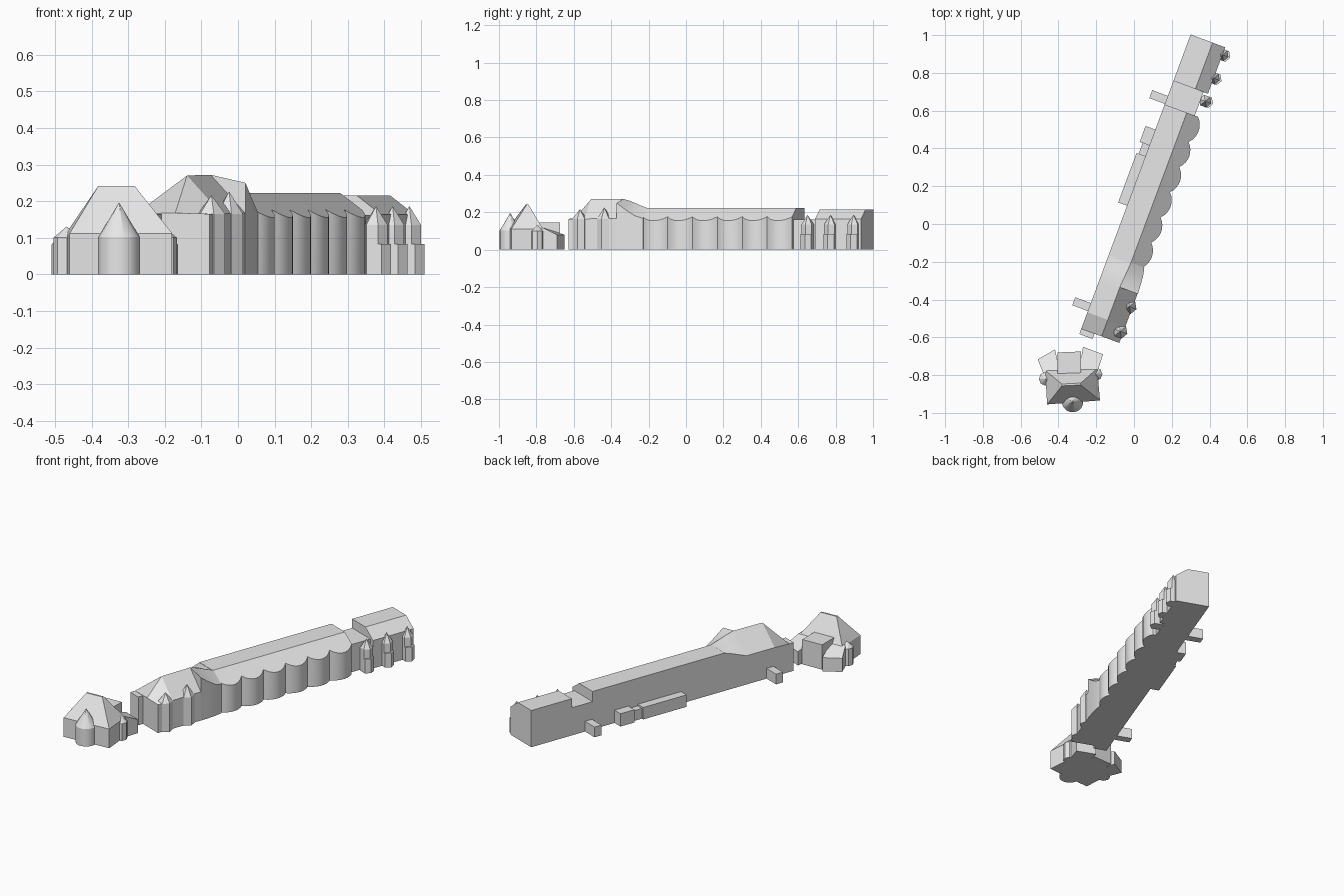
import bpy, bmesh, math
from mathutils import Vector

cube = bpy.data.objects.get("Cube")
if cube:
    bpy.data.objects.remove(cube, do_unlink=True)

mat = bpy.data.materials.new("plain_grey")
mat.use_nodes = True
GREY = (0.8, 0.8, 0.8, 1)
mat.diffuse_color = GREY
mat.node_tree.nodes["Principled BSDF"].inputs["Base Color"].default_value = GREY

# Terrace frame: u runs along the row, v runs towards its bowed front
ORIGIN = Vector((-0.288, -0.578, 0))
ANGLE = math.radians(69.6)
U = Vector((math.cos(ANGLE), math.sin(ANGLE), 0))
V = Vector((math.sin(ANGLE), -math.cos(ANGLE), 0))


def place(u, v, z):
    return ORIGIN + U * u + V * v + Vector((0, 0, z))


def loft(name, rings, smooth=False):
    """Join rings of equal length with side faces and cap both ends."""
    bm = bmesh.new()
    loops = [[bm.verts.new(p) for p in ring] for ring in rings]
    n = len(loops[0])
    for a, b in zip(loops, loops[1:]):
        for i in range(n):
            j = (i + 1) % n
            bm.faces.new((a[i], a[j], b[j], b[i]))
    bm.faces.new(loops[0])
    bm.faces.new(loops[-1])
    bmesh.ops.remove_doubles(bm, verts=bm.verts, dist=0.0005)
    bmesh.ops.recalc_face_normals(bm, faces=bm.faces)
    mesh = bpy.data.meshes.new(name)
    bm.to_mesh(mesh)
    bm.free()
    mesh.materials.append(mat)
    obj = bpy.data.objects.new(name, mesh)
    bpy.context.collection.objects.link(obj)
    if smooth:
        bpy.ops.object.select_all(action='DESELECT')
        obj.select_set(True)
        bpy.context.view_layer.objects.active = obj
        bpy.ops.object.shade_smooth_by_angle(angle=math.radians(25))
    return obj


def row(name, sections, smooth=False):
    """Sections along u: (u, back eave z, ridge v, ridge z, front v, front eave z)."""
    rings = []
    for u, zb, vr, zr, vf, zf in sections:
        prof = [(0, 0), (0, zb), (vr, zr), (vf, zf), (vf, 0)]
        rings.append([place(u, v, z) for v, z in prof])
    return loft(name, rings, smooth)


def box(name, u0, u1, v0, v1, h):
    plan = [(u0, v0), (u1, v0), (u1, v1), (u0, v1)]
    loft(name, [[place(u, v, z) for u, v in plan] for z in (0, h)])


def turret(name, centre, r, eave, peak, n=8, smooth=False):
    """Round or faceted bay with an optional pointed roof."""
    levels = [(0, r), (eave, r)]
    if peak > eave:
        levels.append((peak, 0.001))
    c = Vector((centre[0], centre[1], 0))
    rings = [[c + Vector((s * math.cos(ANGLE + math.tau * (i + .5) / n),
                          s * math.sin(ANGLE + math.tau * (i + .5) / n), z))
              for i in range(n)] for z, s in levels]
    loft(name, rings, smooth)


# Tall house at the near end, with a hipped gable roof
row("end_house", [(0.025, 0.165, 0.115, 0.168, 0.215, 0.165),
                  (0.118, 0.168, 0.115, 0.27, 0.215, 0.165),
                  (0.302, 0.168, 0.115, 0.272, 0.215, 0.168)])
box("end_house_corner", -0.005, 0.03, 0.0, 0.075, 0.165)
for i, (u, peak) in enumerate(((0.085, 0.215), (0.224, 0.225))):
    turret(f"end_house_bay_{i + 1}", place(u, 0.198, 0), 0.04, 0.165, peak, 6)

# Raised roof easing down into the long row
row("roof_transition", [(0.302, 0.17, 0.115, 0.272, 0.217, 0.25),
                        (0.35, 0.188, 0.118, 0.258, 0.214, 0.215),
                        (0.40, 0.208, 0.122, 0.238, 0.21, 0.183),
                        (0.445, 0.222, 0.125, 0.222, 0.2, 0.168)], True)

# Long row: the front wall swells into shallow bows that scallop the eaves
BAYS, STEPS, START, END = 6, 8, 0.44, 1.292
sections = []
for i in range(BAYS * STEPS + 1):
    bow = math.sin(math.pi * (i % STEPS) / STEPS) ** 0.75 if i % STEPS else 0
    vf = 0.188 + 0.03 * bow
    u = START + (END - START) * i / (BAYS * STEPS)
    sections.append((u, 0.222, 0.125, 0.222, vf, 0.222 - 0.72 * (vf - 0.125)))
row("bowed_row", sections, True)

# Low link and far house
box("low_link", 1.285, 1.43, 0.0, 0.17, 0.162)
row("far_house", [(1.425, 0.215, 0.124, 0.215, 0.195, 0.163),
                  (1.687, 0.215, 0.124, 0.215, 0.195, 0.163)])
for i, u in enumerate((1.383, 1.513, 1.645)):
    turret(f"far_bay_{i + 1}", place(u, 0.195, 0), 0.034, 0.135, 0.185, 6)
    turret(f"far_bay_base_{i + 1}", place(u, 0.205, 0), 0.034, 0.083, 0, 6)

# Back porches and lean-to
box("back_porch_near", 0.125, 0.17, -0.088, 0.01, 0.06)
box("back_porch_far", 1.295, 1.34, -0.088, 0.01, 0.06)
box("lean_to_long", 0.72, 1.0, -0.05, 0.01, 0.07)
box("lean_to_link", 1.0, 1.06, -0.038, 0.01, 0.06)
box("lean_to_end", 1.06, 1.15, -0.055, 0.01, 0.075)

# Detached lodge: walls rising into a steep hipped roof
plan = [(-0.46, -0.955), (-0.18, -0.934), (-0.195, -0.765), (-0.47, -0.775)]
ridge = [(-0.382, -0.857), (-0.282, -0.852), (-0.282, -0.842), (-0.382, -0.847)]
loft("lodge_house", [[Vector((x, y, 0)) for x, y in plan],
                     [Vector((x, y, 0.112)) for x, y in plan],
                     [Vector((x, y, 0.241)) for x, y in ridge]])
turret("lodge_front_turret", (-0.325, -0.94), 0.057, 0.102, 0.195, 16, True)
for side, x, y in (("right", -0.468, -0.82), ("left", -0.203, -0.795)):
    turret(f"lodge_{side}_bay", (x, y), 0.036, 0.1, 0.13, 8)


def wing(name, plan, tops):
    loft(name, [[Vector((x, y, 0)) for x, y in plan],
                [Vector((x, y, z)) for (x, y), z in zip(plan, tops)]])


# Lodge rear room and angled wings with roofs falling away to the back
wing("lodge_rear_room", [(-0.405, -0.82), (-0.28, -0.82), (-0.28, -0.675),
                         (-0.405, -0.68)], [0.145] * 4)
wing("lodge_right_wing", [(-0.48, -0.79), (-0.39, -0.79), (-0.418, -0.664),
                          (-0.51, -0.717)], [0.12, 0.12, 0.08, 0.08])
wing("lodge_left_wing", [(-0.29, -0.77), (-0.19, -0.77), (-0.164, -0.69),
                         (-0.27, -0.65)], [0.12, 0.12, 0.08, 0.08])
